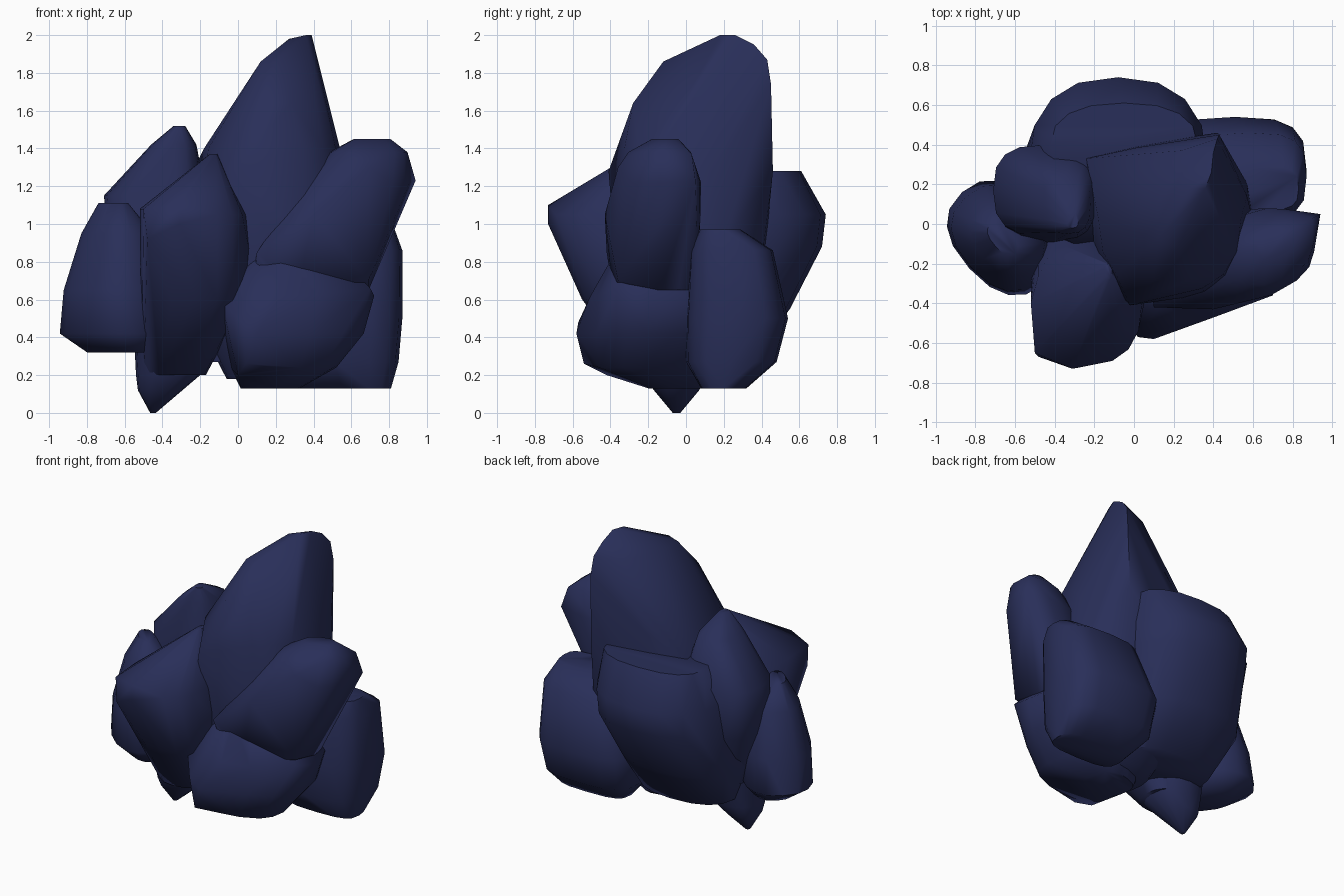
import bpy, bmesh, math

mat = bpy.data.materials.new("dark_blue_stone")
mat.diffuse_color = (0.022, 0.028, 0.1, 1)


def lump(name, sections, corners=(), turn=0, power=2.4, sides=16):
    """Convex stone from rounded sections (z, cx, cy, rx, ry) plus sharp corners."""
    bm = bmesh.new()
    t = math.radians(turn)
    for z, cx, cy, rx, ry in sections:
        for i in range(sides):
            a = 2 * math.pi * i / sides
            c, s = math.cos(a), math.sin(a)
            x = rx * math.copysign(abs(c) ** (2 / power), c)
            y = ry * math.copysign(abs(s) ** (2 / power), s)
            bm.verts.new((cx + x * math.cos(t) - y * math.sin(t),
                          cy + x * math.sin(t) + y * math.cos(t), z))
    for co in corners:
        bm.verts.new(co)
    res = bmesh.ops.convex_hull(bm, input=bm.verts)
    junk = [g for g in res["geom_interior"] + res["geom_unused"]
            if isinstance(g, bmesh.types.BMVert)]
    bmesh.ops.delete(bm, geom=list(set(junk)), context='VERTS')
    bmesh.ops.recalc_face_normals(bm, faces=bm.faces)
    me = bpy.data.meshes.new(name)
    bm.to_mesh(me)
    bm.free()
    me.materials.append(mat)
    ob = bpy.data.objects.new(name, me)
    bpy.context.collection.objects.link(ob)
    bpy.ops.object.select_all(action='DESELECT')
    ob.select_set(True)
    bpy.context.view_layer.objects.active = ob
    bpy.ops.object.shade_smooth_by_angle(angle=math.radians(60))


# tall central peak, with a ridge rising to its back right corner
lump("peak_stone", [(1.4, .18, .03, .36, .38), (.9, .18, .02, .42, .40),
                    (.45, .2, .02, .4, .36), (.18, .12, 0, .18, .18)],
     [(.27, .18, 1.98), (.36, .18, 2), (.39, .26, 2), (.4, .36, 1.95),
      (.42, .43, 1.87), (.12, -.08, 1.86), (.22, -.12, 1.86), (.12, .1, 1.86),
      (.24, .37, 1.86), (.43, .45, 1.74), (.1, -.28, 1.64), (.28, -.28, 1.64),
      (-.24, .33, 1.28), (-.02, -.41, 1.28), (.42, .46, 1.28), (.57, .14, 1.28)])
# upper right shoulder, blending into the stone below it
lump("right_shoulder_stone", [(1.45, .71, -.11, .1, .06), (1.38, .69, -.14, .21, .15),
                              (1.22, .63, -.15, .28, .21), (.95, .48, -.18, .31, .21),
                              (.65, .38, -.16, .32, .2)],
     [(.94, .05, 1.23), (.9, .03, 1.37), (.69, -.36, 1.3), (.72, -.34, .9),
      (.69, -.36, .7), (.4, -.43, 1.05), (.1, -.42, .85)], turn=22)
# low front right stone
lump("front_right_stone", [(.86, .3, -.22, .22, .13), (.62, .32, -.15, .39, .33),
                           (.42, .29, -.15, .36, .34), (.24, .24, -.16, .26, .31),
                           (.13, .17, -.05, .15, .14)],
     [(-.09, -.4, .6), (-.07, -.46, .57), (.02, -.57, .48), (.1, -.58, .42),
      (.04, -.54, .26), (.7, -.36, .66), (.0, -.42, .2)], turn=17, power=2.8)
# low back right stone
lump("back_right_stone", [(.97, .66, .18, .17, .11), (.86, .58, .24, .29, .22),
                          (.5, .51, .27, .36, .27), (.27, .51, .24, .34, .24),
                          (.13, .55, .2, .26, .12)], power=3.2)
# broad back stone
lump("back_stone", [(1.28, -.05, .4, .37, .21), (1.05, -.08, .30, .45, .44),
                    (.88, -.08, .30, .44, .42), (.55, -.15, .2, .43, .35),
                    (.27, -.12, .12, .34, .22)])
# front left stone
lump("front_left_stone", [(1.37, -.13, -.24, .02, .04), (1.05, -.23, -.40, .27, .31),
                          (.6, -.23, -.22, .27, .33), (.2, -.34, -.08, .17, .16)],
     [(-.52, -.4, 1.08), (-.5, -.65, 1.08), (-.48, -.67, .92), (-.31, -.73, 1.1),
      (-.31, -.73, 1), (-.14, -.67, 1.05), (0, -.56, 1), (.04, -.35, 1.04),
      (.08, -.26, .75)])
# upper left stone
lump("upper_left_stone", [(1.52, -.31, .02, .03, .04), (1.42, -.34, .1, .12, .15),
                          (1.15, -.44, .17, .27, .23), (.8, -.42, .13, .25, .23),
                          (.4, -.38, .05, .15, .15)], power=2.8)
# low outer left stone, its length running diagonally
lump("left_stone", [(1.11, -.66, -.08, .1, .05), (.95, -.64, -.07, .2, .16),
                    (.65, -.66, -.07, .28, .22), (.42, -.66, -.07, .31, .23),
                    (.32, -.62, -.08, .2, .14)], turn=-48)
# pointed foot
lump("foot_stone", [(.4, -.35, -.06, .2, .22), (.2, -.37, -.06, .17, .17),
                    (.12, -.42, -.05, .11, .12), (0, -.45, -.05, .015, .02)])
